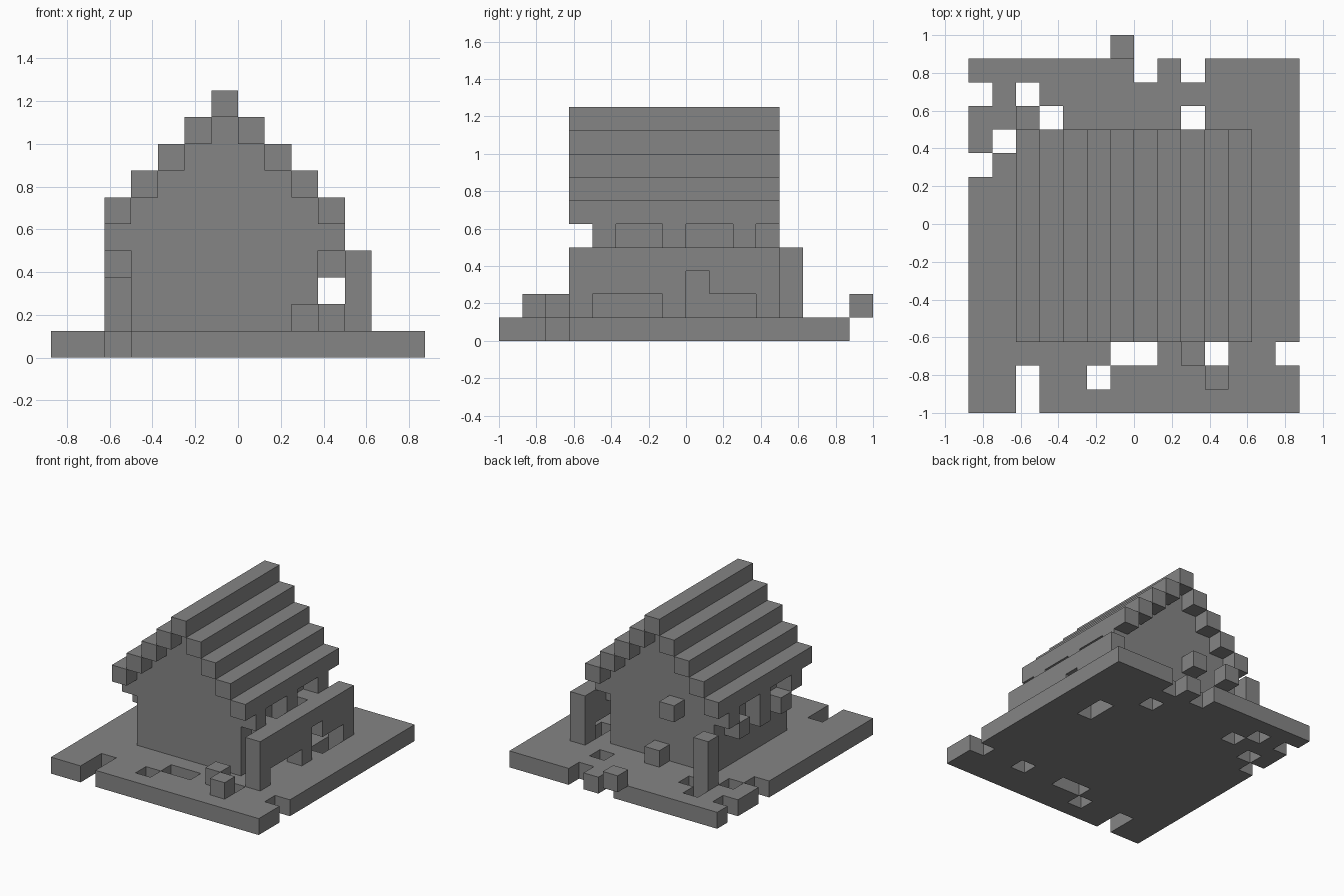
import bpy
import bmesh
from itertools import product
from mathutils import Vector

CELL = 0.125
ORIGIN = Vector((-0.875, -1.0, 0.0))

if "Cube" in bpy.data.objects:
    bpy.data.objects.remove(bpy.data.objects["Cube"], do_unlink=True)

stone = bpy.data.materials.new("plain grey")
stone.use_nodes = True
GREY = (0.235, 0.235, 0.235, 1.0)
stone.diffuse_color = GREY
stone.node_tree.nodes["Principled BSDF"].inputs["Base Color"].default_value = GREY


def block(xs, ys, zs):
    """Cells of a box; each argument is one index or an inclusive (first, last) pair."""
    spans = [(s, s) if isinstance(s, int) else s for s in (xs, ys, zs)]
    return set(product(*(range(a, b + 1) for a, b in spans)))


def build(name, cells):
    """Make a closed skin around a set of cells."""
    bm = bmesh.new()
    corners = {}

    def corner(p):
        if p not in corners:
            corners[p] = bm.verts.new(ORIGIN + Vector(p) * CELL)
        return corners[p]

    for cell in sorted(cells):
        for axis, side in product(range(3), (0, 1)):
            beside = list(cell)
            beside[axis] += 2 * side - 1
            if tuple(beside) in cells:
                continue
            u, v = (axis + 1) % 3, (axis + 2) % 3
            loop = []
            for du, dv in ((0, 0), (1, 0), (1, 1), (0, 1)):
                p = list(cell)
                p[axis] += side
                p[u] += du
                p[v] += dv
                loop.append(corner(tuple(p)))
            bm.faces.new(loop if side else loop[::-1])
    mesh = bpy.data.meshes.new(name)
    bm.to_mesh(mesh)
    bm.free()
    mesh.materials.append(stone)
    obj = bpy.data.objects.new(name, mesh)
    bpy.context.collection.objects.link(obj)


# Ground slab with worn holes and notched edges
ground = block((0, 13), (0, 14), 0)
front_holes = [(2, 0), (2, 1), (5, 1), (6, 2), (7, 2), (10, 2), (13, 2)]
back_holes = [(7, 14), (9, 14), (0, 13), (2, 13), (3, 12), (9, 12), (1, 11), (0, 10)]
wall_holes = [(11, 9), (11, 10)]
for x, y in front_holes + back_holes + wall_holes:
    ground.discard((x, y, 0))
build("ground_slab", ground)

# House body with stepped gables
house = block((3, 9), (4, 10), (1, 4))
for step in range(4):
    house |= block((3 + step, 9 - step), (4, 10), 5 + step)
build("house_body", house)

# Stepped roof, overhanging both gables
roof = set()
for step in range(5):
    for x in (2 + step, 10 - step):
        roof |= block(x, (3, 11), 5 + step)
build("roof", roof)

# Eave posts and the loose brackets under them, on both sides
for side, x in (("right", 2), ("left", 10)):
    for n, y in enumerate((4, 7, 10), 1):
        build(f"{side}_eave_post_{n}", block(x, y, 4))
    for n, y in enumerate((5, 7, 9), 1):
        build(f"{side}_bracket_{n}", block(x, y, 3))

# Broken side wall with openings along its foot
wall = block(11, (3, 11), (1, 3))
wall -= block(11, (4, 6), 1) | block(11, 8, (1, 2)) | block(11, (9, 10), 1)
build("side_wall", wall)

# Free standing post behind the house
build("back_post", block(2, 12, (1, 3)))

# Loose blocks around the house
loose = {
    "front_block_inner": (9, 2, 1),
    "front_block_outer": (10, 1, 1),
    "back_ground_block": (6, 11, 1),
    "back_wall_block": (5, 11, 4),
    "back_edge_block": (6, 15, 1),
}
for name, cell in loose.items():
    build(name, {cell})
